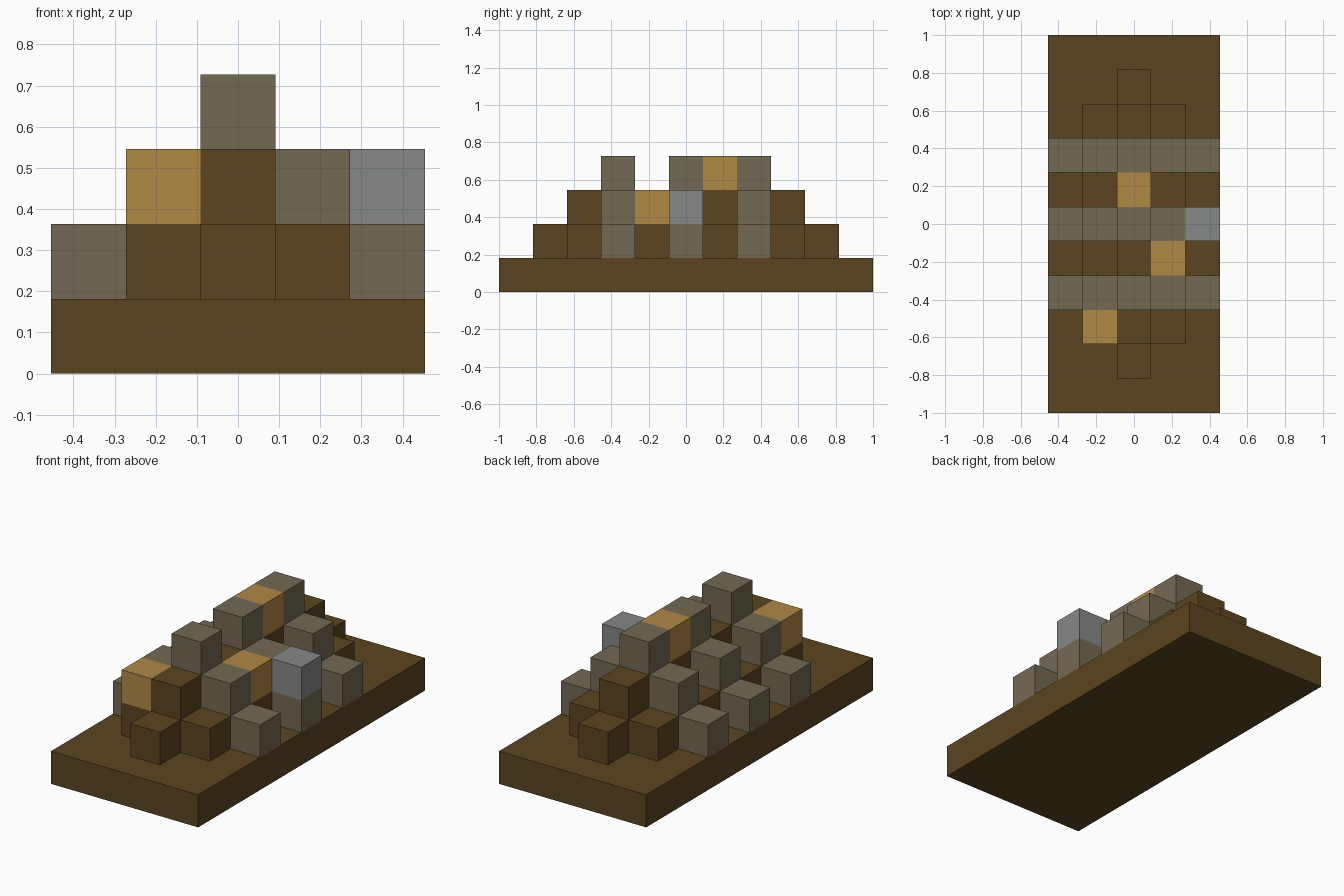
import bpy, bmesh, math
from mathutils import Vector

cube = bpy.data.objects.get("Cube")
if cube:
    bpy.data.objects.remove(cube, do_unlink=True)

U = 2 / 11  # edge length of one block


def material(name, rgb):
    m = bpy.data.materials.new(name)
    m.use_nodes = True
    m.diffuse_color = (*rgb, 1)
    m.node_tree.nodes["Principled BSDF"].inputs["Base Color"].default_value = (*rgb, 1)
    return m


brown = material("dark_wood_brown", (0.107, 0.059, 0.015))
taupe = material("taupe_grey", (0.175, 0.142, 0.088))
gold = material("gold_tan", (0.440, 0.247, 0.061))
silver = material("light_grey", (0.240, 0.243, 0.243))

# Base slab, one block thick
blocks = {(x, y, 0): "base_slab" for x in range(-2, 3) for y in range(-5, 6)}

# Stepped ridge: brown core crossed by grey ribs at three rows
for x in range(-2, 3):
    for y in range(-4, 5):
        rib = y in (-2, 0, 2)
        height = 3 - abs(x) if rib else min(2, 5 - abs(y)) - abs(x)
        for z in range(1, height + 1):
            blocks[x, y, z] = "grey_ribs" if rib else "stepped_core"

# Accent blocks resting on the steps
for cell in ((-1, -3, 2), (1, -1, 2), (0, 1, 3)):
    blocks[cell] = "gold_blocks"
blocks[2, 0, 2] = "light_grey_block"

AXES = [Vector(v) for v in ((1, 0, 0), (0, 1, 0), (0, 0, 1))]


def build(part, mat):
    """Make the outer skin of all blocks that belong to a part."""
    bm = bmesh.new()
    for cell, owner in blocks.items():
        if owner != part:
            continue
        centre = Vector(cell) + Vector((0, 0, 0.5))
        for i in range(3):
            for side in (-1, 1):
                n = AXES[i] * side
                if tuple(int(c) for c in Vector(cell) + n) in blocks:
                    continue
                a, b = AXES[(i + 1) % 3] * side, AXES[(i + 2) % 3]
                ring = (-a - b, a - b, a + b, b - a)
                bm.faces.new([bm.verts.new((centre + (n + r) / 2) * U) for r in ring])
    bmesh.ops.remove_doubles(bm, verts=bm.verts, dist=0.001)
    bmesh.ops.dissolve_limit(bm, angle_limit=math.radians(1),
                             verts=bm.verts, edges=bm.edges)
    mesh = bpy.data.meshes.new(part)
    bm.to_mesh(mesh)
    bm.free()
    mesh.materials.append(mat)
    bpy.context.collection.objects.link(bpy.data.objects.new(part, mesh))


build("base_slab", brown)
build("stepped_core", brown)
build("grey_ribs", taupe)
build("gold_blocks", gold)
build("light_grey_block", silver)
